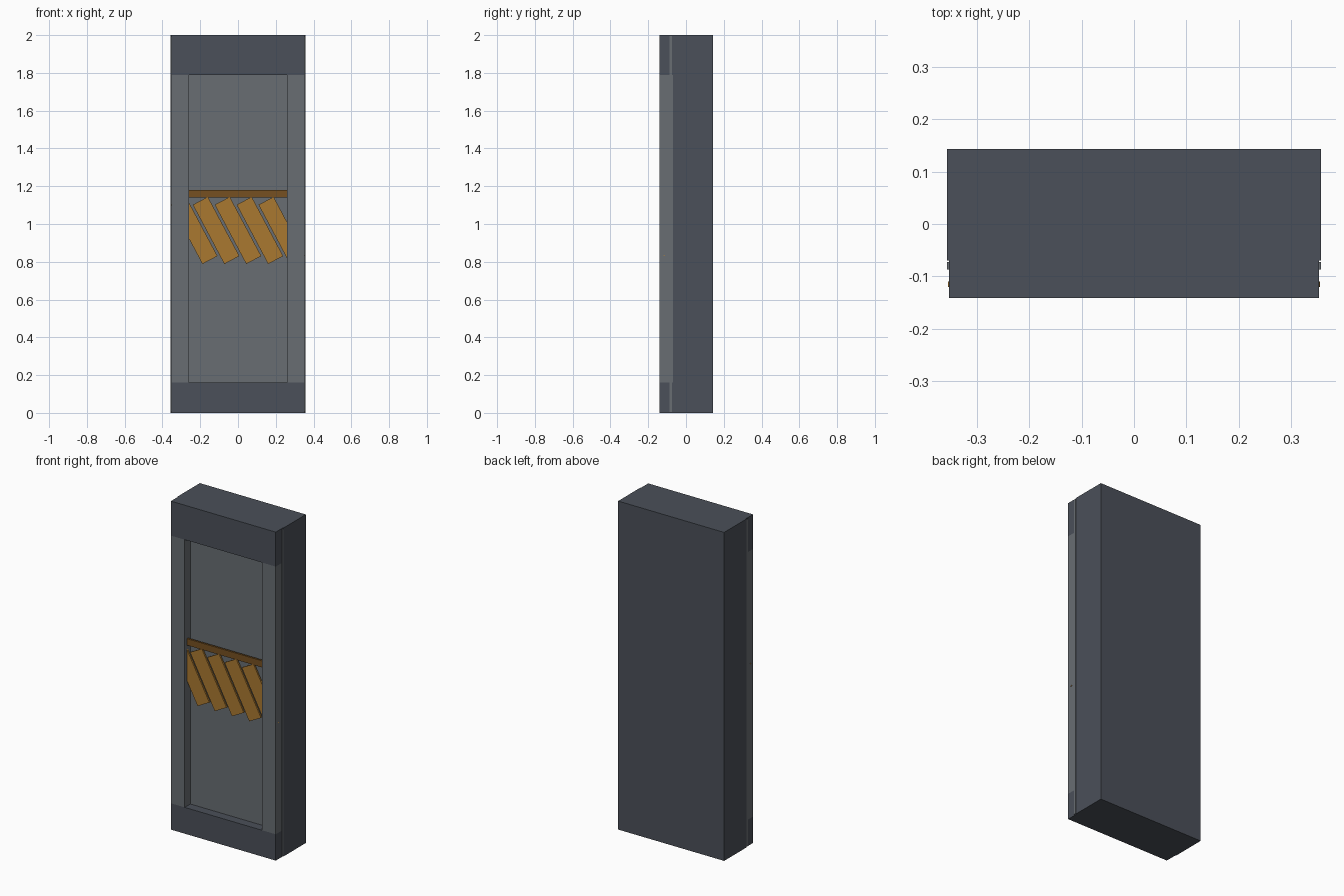
import bpy
import math

if "Cube" in bpy.data.objects:
    bpy.data.objects.remove(bpy.data.objects["Cube"])


def material(name, rgb):
    m = bpy.data.materials.new(name)
    m.diffuse_color = (*rgb, 1)
    m.use_nodes = True
    m.node_tree.nodes["Principled BSDF"].inputs["Base Color"].default_value = m.diffuse_color
    return m


slate = material("slate", (0.07, 0.08, 0.10))
grey = material("grey", (0.14, 0.155, 0.17))
amber = material("amber", (0.40, 0.19, 0.03))
brown = material("brown", (0.18, 0.08, 0.015))


def box(name, x, y, z, mat, tilt=0):
    """Box from (min, max) ranges, optionally tilted about the y axis."""
    bpy.ops.mesh.primitive_cube_add(
        size=1, location=[(a + b) / 2 for a, b in (x, y, z)])
    ob = bpy.context.object
    ob.name = name
    ob.scale = [b - a for a, b in (x, y, z)]
    bpy.ops.object.transform_apply(location=False, rotation=False, scale=True)
    ob.rotation_euler.y = tilt
    ob.data.materials.append(mat)
    return ob


FRONT, BACK, SEAM = -0.141, 0.143, -0.07
SILL, LINTEL = 0.16, 1.79

# Main cabinet and recessed front panel
box("cabinet_body", (-0.357, 0.357), (SEAM, BACK), (0, 2), slate)
box("recessed_panel", (-0.357, 0.357), (-0.087, -0.073), (0.005, 1.995), grey)

# Raised frame around the recess
box("bottom_rail", (-0.353, 0.353), (FRONT, SEAM), (0, SILL), slate)
box("top_rail", (-0.353, 0.353), (FRONT, SEAM), (LINTEL, 2), slate)
for side, name in ((-1, "left_post"), (1, "right_post")):
    x = sorted((side * 0.26, side * 0.353))
    box(name, x, (FRONT, SEAM), (SILL, LINTEL), grey)

# Horizontal bar above the hazard stripes
box("cross_bar", (-0.30, 0.30), (-0.121, -0.109), (1.14, 1.18), brown)

# Slanted hazard stripes, outer ones running behind the posts
for i in range(-2, 3):
    cx, cz = i * 0.116, 0.966
    box(f"hazard_stripe_{i + 3}", (cx - 0.045, cx + 0.045), (-0.12, -0.11),
        (cz - 0.1775, cz + 0.1775), amber, tilt=math.radians(-28))
